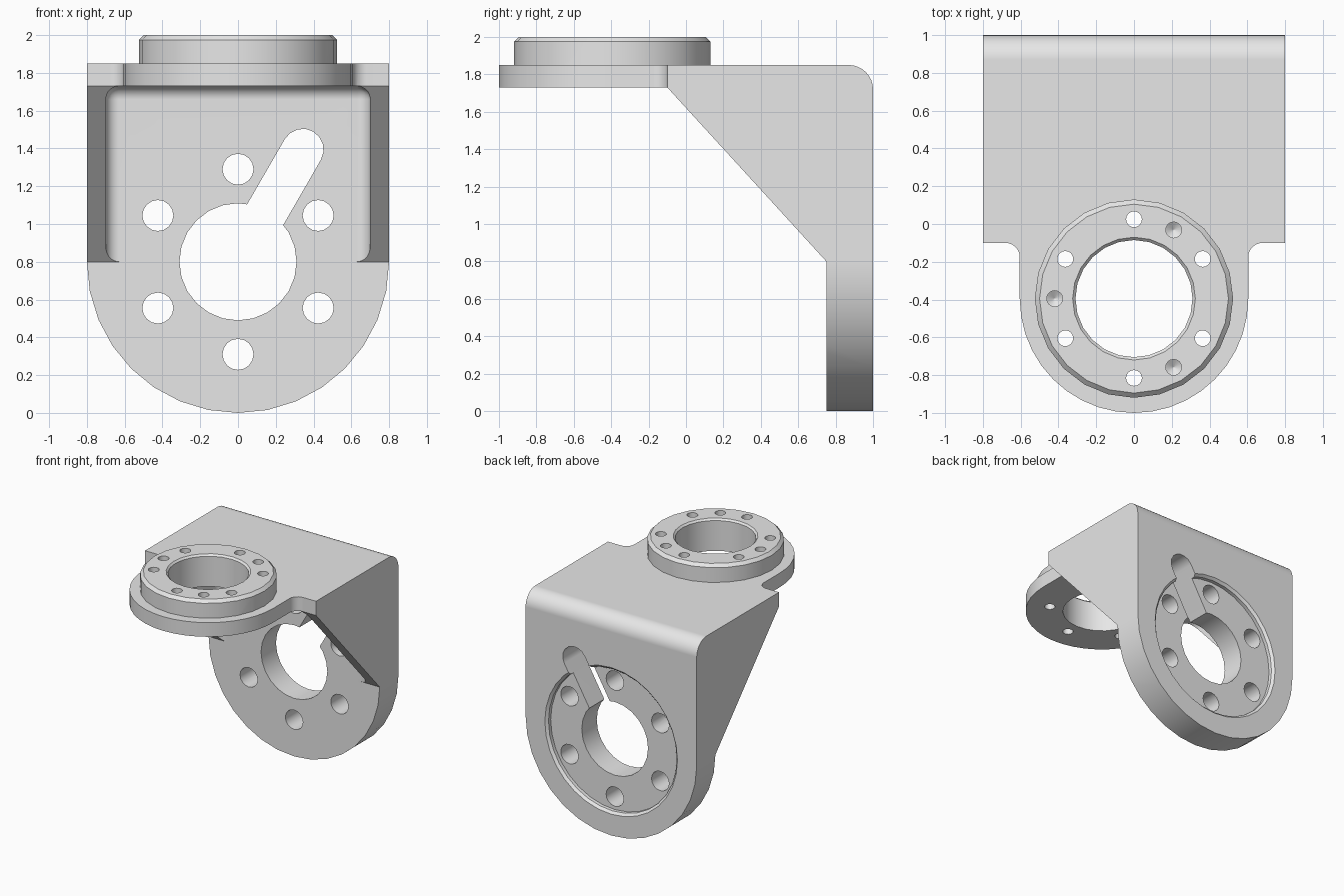
import bpy, bmesh
from math import sin, cos, radians
from mathutils import Vector

cube = bpy.data.objects.get("Cube")
if cube:
    bpy.data.objects.remove(cube, do_unlink=True)

metal = bpy.data.materials.new("light_grey_metal")
metal.use_nodes = True
GREY = (0.8, 0.8, 0.8, 1)
metal.diffuse_color = GREY
for node in metal.node_tree.nodes:
    if node.type == 'BSDF_PRINCIPLED':
        node.inputs["Base Color"].default_value = GREY


def place(axis, u, v, w):
    """Put plane coordinates u, v and depth w along the given axis."""
    return {'x': (w, u, v), 'y': (u, w, v), 'z': (u, v, w)}[axis]


def arc(cu, cv, r, a0, a1, n):
    return [(cu + r * cos(radians(a0 + (a1 - a0) * i / n)),
             cv + r * sin(radians(a0 + (a1 - a0) * i / n))) for i in range(n + 1)]


def finish(name, bm):
    bmesh.ops.recalc_face_normals(bm, faces=bm.faces)
    mesh = bpy.data.meshes.new(name)
    bm.to_mesh(mesh)
    bm.free()
    mesh.materials.append(metal)
    ob = bpy.data.objects.new(name, mesh)
    bpy.context.collection.objects.link(ob)
    return ob


def loft(name, axis, rings):
    """Skin a list of (outline, depth) rings and cap both ends."""
    bm = bmesh.new()
    loops = [[bm.verts.new(place(axis, u, v, w)) for u, v in pts] for pts, w in rings]
    n = len(loops[0])
    for a, b in zip(loops, loops[1:]):
        for i in range(n):
            j = (i + 1) % n
            bm.faces.new((a[i], a[j], b[j], b[i]))
    bm.faces.new(loops[0])
    bm.faces.new(loops[-1])
    return finish(name, bm)


def prism(name, axis, pts, lo, hi):
    return loft(name, axis, [(pts, lo), (pts, hi)])


def turned(name, axis, cu, cv, profile, n):
    return loft(name, axis, [(arc(cu, cv, r, 0, 360, n)[:-1], w) for r, w in profile])


def combine(target, tool, operation):
    mod = target.modifiers.new(operation.lower(), 'BOOLEAN')
    mod.operation, mod.solver, mod.object = operation, 'EXACT', tool
    bpy.context.view_layer.objects.active = target
    bpy.ops.object.modifier_apply(modifier=mod.name)
    bpy.data.objects.remove(tool, do_unlink=True)


FLANGE_Z = 0.8     # centre of the upright flange
BOSS_Y = -0.395    # centre of the round boss

# Bracket body: side profile trimmed by its front and top outlines
side = [(1, -0.1)] + arc(0.87, 1.72, 0.13, 0, 90, 8) + [
    (-1.1, 1.85), (-1.1, 1.73), (-0.1, 1.73), (0.75, 0.8), (0.75, -0.1)]
bracket = prism("bracket", 'x', side, -0.9, 0.9)

front = arc(0, FLANGE_Z, 0.8, 180, 360, 16) + [(0.8, 2.2), (-0.8, 2.2)]
combine(bracket, prism("front_outline", 'y', front, -1.5, 1.5), 'INTERSECT')

top = ([(0.9, 1.2), (-0.9, 1.2), (-0.9, -0.1)]
       + arc(-0.68, -0.175, 0.075, 90, 0, 6)
       + arc(0, BOSS_Y, 0.605, 180, 360, 20)
       + arc(0.68, -0.175, 0.075, 180, 90, 6) + [(0.9, -0.1)])
combine(bracket, prism("top_outline", 'z', top, -0.5, 2.5), 'INTERSECT')

# Filleted hollow between the side gussets
bm = bmesh.new()
bmesh.ops.create_cube(bm, size=1)
low, high = Vector((-0.7, -1.5, -0.5)), Vector((0.7, 0.75, 1.73))
for v in bm.verts:
    v.co = [(low[i] + high[i]) / 2 + v.co[i] * (high[i] - low[i]) for i in range(3)]
bmesh.ops.bevel(bm, geom=bm.edges[:], offset=0.07, segments=5, profile=0.5,
                affect='EDGES')
combine(bracket, finish("hollow", bm), 'DIFFERENCE')

# Raised boss with a chamfered rim
boss = [(0.525, 1.8), (0.525, 1.975), (0.5, 2)]
combine(bracket, turned("boss", 'z', 0, BOSS_Y, boss, 24), 'UNION')

# Boss bore, six through holes and three drilled dimples
bore = [(0.31, 1.6), (0.31, 1.985), (0.345, 2.02)]
combine(bracket, turned("boss_bore", 'z', 0, BOSS_Y, bore, 24), 'DIFFERENCE')
through = [(0.042, 1.6), (0.042, 2.1)]
dimple = [(0.002, 1.87), (0.042, 1.895), (0.042, 2.1)]
holes = [(a, through) for a in range(30, 360, 60)] + [(a, dimple) for a in (60, 180, 300)]
for a, profile in holes:
    u, v = 0.42 * cos(radians(a)), BOSS_Y + 0.42 * sin(radians(a))
    combine(bracket, turned("boss_hole", 'z', u, v, profile, 16), 'DIFFERENCE')

# Round recess in the back of the upright flange
recess = [(0.6, 0.95), (0.6, 0.98), (0.66, 1.04)]
combine(bracket, turned("recess", 'y', 0, FLANGE_Z, recess, 32), 'DIFFERENCE')

# Flange bore, ring of bolt holes and slanted slot
cut = (0.6, 1.1)
combine(bracket, turned("flange_bore", 'y', 0, FLANGE_Z,
                        [(0.31, w) for w in cut], 24), 'DIFFERENCE')
for a in range(30, 360, 60):
    u, v = 0.49 * cos(radians(a)), FLANGE_Z + 0.49 * sin(radians(a))
    combine(bracket, turned("bolt_hole", 'y', u, v, [(0.082, w) for w in cut], 16),
            'DIFFERENCE')
end_u, end_v = 0.686 * cos(radians(60)), FLANGE_Z + 0.686 * sin(radians(60))
slot = arc(0, FLANGE_Z, 0.11, 150, 330, 8) + arc(end_u, end_v, 0.11, -30, 150, 8)
combine(bracket, prism("slot", 'y', slot, *cut), 'DIFFERENCE')

# Smooth round surfaces, keep machined edges crisp
bpy.ops.object.select_all(action='DESELECT')
bracket.select_set(True)
bpy.context.view_layer.objects.active = bracket
bpy.ops.object.shade_smooth_by_angle(angle=radians(30))
weighted = bracket.modifiers.new("even_normals", 'WEIGHTED_NORMAL')
weighted.keep_sharp = True
